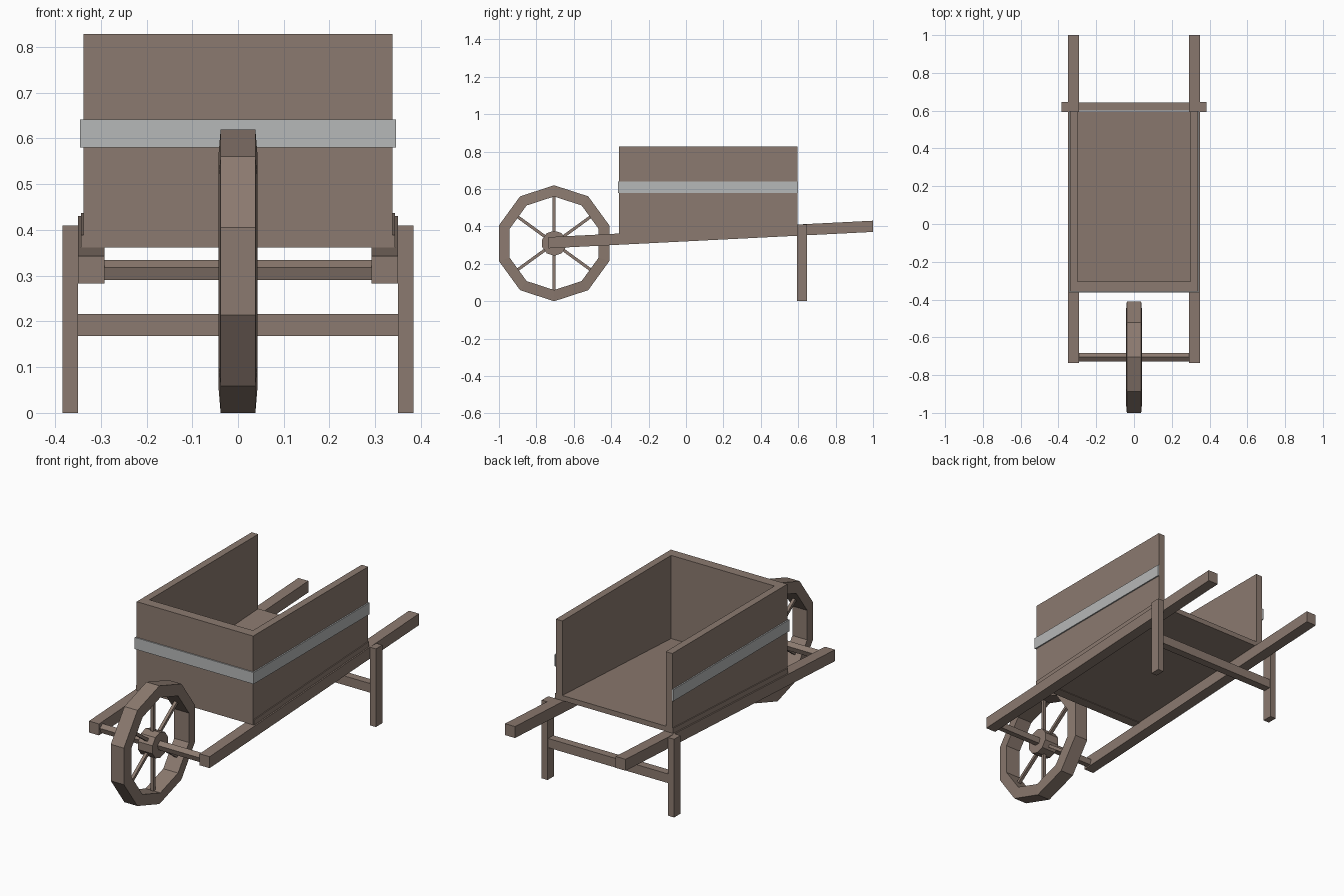
import bpy, bmesh
from math import sin, cos, radians, pi

cube = bpy.data.objects.get("Cube")
if cube:
    bpy.data.objects.remove(cube, do_unlink=True)


def make_material(name, rgb):
    mat = bpy.data.materials.new(name)
    mat.use_nodes = True
    mat.diffuse_color = (*rgb, 1)
    mat.node_tree.nodes["Principled BSDF"].inputs["Base Color"].default_value = (*rgb, 1)
    return mat


WOOD = make_material("brown wood", (0.26, 0.195, 0.16))
METAL = make_material("grey metal", (0.47, 0.48, 0.48))


def finish(name, bm, mat):
    bmesh.ops.recalc_face_normals(bm, faces=bm.faces[:])
    mesh = bpy.data.meshes.new(name)
    bm.to_mesh(mesh)
    bm.free()
    mesh.materials.append(mat)
    obj = bpy.data.objects.new(name, mesh)
    bpy.context.collection.objects.link(obj)
    return obj


def extrude_profile(name, profile, x0, x1, mat=WOOD):
    """Side profile of (y, z) points, extruded from x0 to x1."""
    bm = bmesh.new()
    face = bm.faces.new([bm.verts.new((x0, y, z)) for y, z in profile])
    new = bmesh.ops.extrude_face_region(bm, geom=[face])["geom"]
    moved = [v for v in new if isinstance(v, bmesh.types.BMVert)]
    bmesh.ops.translate(bm, verts=moved, vec=(x1 - x0, 0, 0))
    return finish(name, bm, mat)


def rect(y0, y1, z0, z1):
    return [(y0, z0), (y1, z0), (y1, z1), (y0, z1)]


def beam_top(y):
    return 0.343 + 0.0505 * (y + 0.735)


def sloped(y0, y1, low, high):
    """Strip that follows the slope of the beams."""
    return [(y0, beam_top(y0) + low), (y1, beam_top(y1) + low),
            (y1, beam_top(y1) + high), (y0, beam_top(y0) + high)]


def both_sides(name, profile, x0, x1, mat=WOOD):
    extrude_profile("left_" + name, profile, x0, x1, mat)
    extrude_profile("right_" + name, profile, -x1, -x0, mat)


# Tray
FRONT, BACK, RIM = -0.357, 0.596, 0.828
both_sides("side_wall", [(FRONT, beam_top(FRONT)), (BACK, beam_top(BACK)),
                         (BACK, RIM), (FRONT, RIM)], 0.3, 0.338)
extrude_profile("front_wall", rect(FRONT, -0.305, beam_top(FRONT), RIM), -0.3, 0.3)
extrude_profile("floor", sloped(FRONT + 0.001, BACK, 0, 0.027), -0.343, 0.343)

# Metal band around the tray
both_sides("side_band", rect(FRONT, BACK + 0.002, 0.58, 0.641), 0.337, 0.345, METAL)
extrude_profile("front_band", rect(FRONT - 0.006, FRONT + 0.001, 0.58, 0.641),
                -0.345, 0.345, METAL)

# Handle beams, legs and brace
both_sides("handle_beam", sloped(-0.735, 1.0, -0.06, 0), 0.292, 0.35)
both_sides("leg", rect(0.594, 0.647, 0, 0.41), 0.35, 0.384)
extrude_profile("leg_brace", rect(0.6, 0.642, 0.168, 0.216), -0.352, 0.352)

# Wheel
CY, CZ = -0.705, 0.31


def polygon(radius, sides):
    angles = [pi / 2 + 2 * pi * i / sides for i in range(sides)]
    return [(CY + radius * cos(a), CZ + radius * sin(a)) for a in angles]


bm = bmesh.new()
section = [(-0.038, 0.31), (0.038, 0.31), (0.043, 0.25), (-0.043, 0.25)]
loops = [[bm.verts.new((x, y, z)) for y, z in polygon(r, 10)] for x, r in section]
for a, b in zip(loops, loops[1:] + loops[:1]):
    for i in range(10):
        j = (i + 1) % 10
        bm.faces.new((a[i], a[j], b[j], b[i]))
finish("wheel_rim", bm, WOOD)

extrude_profile("wheel_hub", polygon(0.067, 10), -0.042, 0.042)
extrude_profile("axle", polygon(0.024, 5), -0.295, 0.295)

for n, degrees in enumerate((90, 36, -36, -90, -144, 144)):
    c, s = cos(radians(degrees)), sin(radians(degrees))
    w = 0.008
    strip = [(CY + r * c - t * s, CZ + r * s + t * c)
             for r, t in ((0.05, -w), (0.255, -w), (0.255, w), (0.05, w))]
    extrude_profile(f"spoke_{n + 1}", strip, -w, w)
